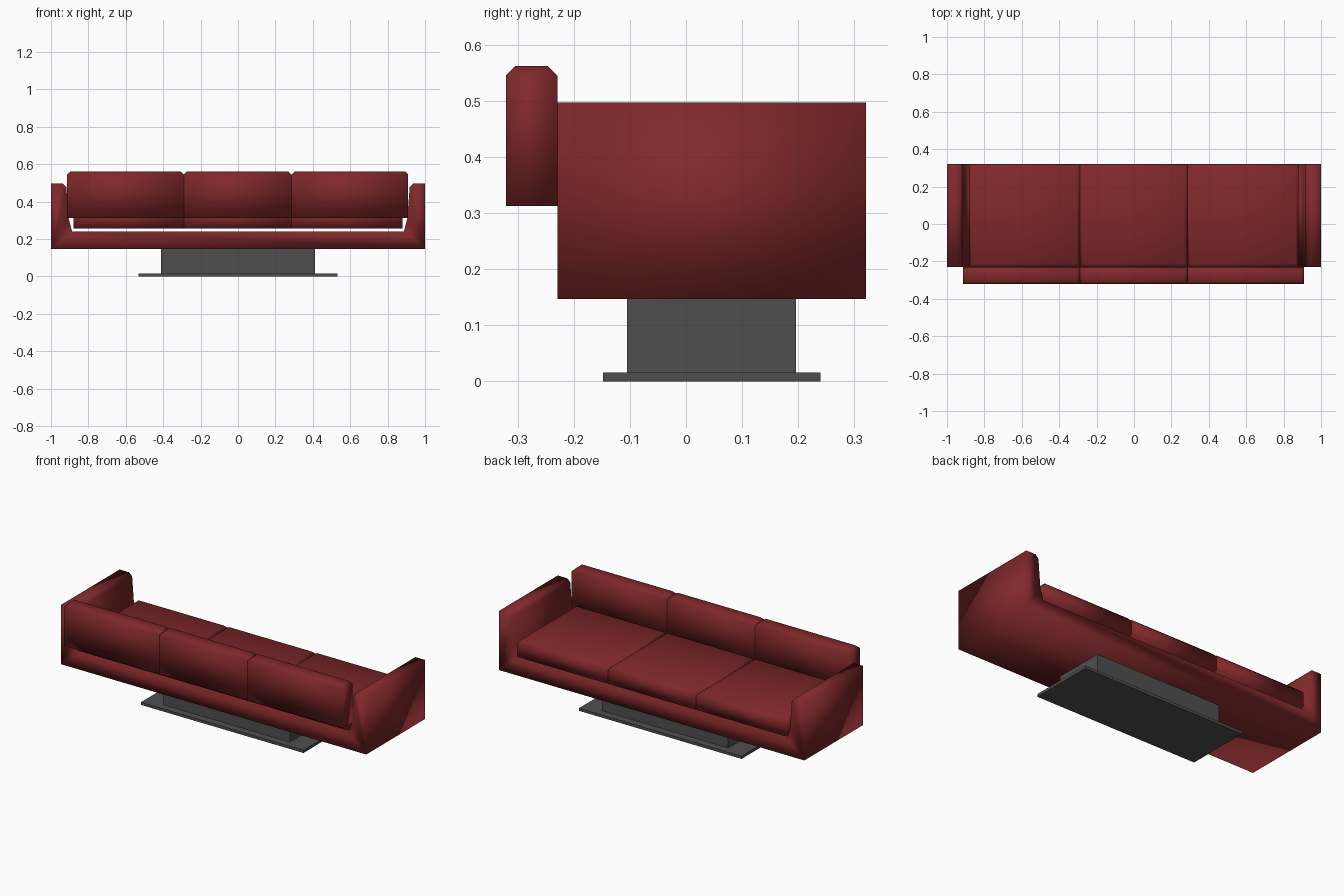
import bpy

if "Cube" in bpy.data.objects:
    bpy.data.objects.remove(bpy.data.objects["Cube"])


def material(name, rgb):
    m = bpy.data.materials.new(name)
    m.diffuse_color = (*rgb, 1)
    m.use_nodes = True
    m.node_tree.nodes["Principled BSDF"].inputs["Base Color"].default_value = m.diffuse_color
    return m


RED = material("dark red fabric", (0.215, 0.021, 0.023))
GREY = material("dark grey metal", (0.078, 0.078, 0.078))


def add(name, verts, faces, mat, smooth):
    me = bpy.data.meshes.new(name)
    me.from_pydata(verts, [], faces)
    me.materials.append(mat)
    for p in me.polygons:
        p.use_smooth = smooth
    ob = bpy.data.objects.new(name, me)
    bpy.context.collection.objects.link(ob)
    return ob


def stack(name, x0, x1, y0, y1, z0, z1, mat, chamfer=0.0):
    """Box from stacked rings, with an optional chamfer around the top."""
    rings = [(z0, 0), (z1 - chamfer, 0)]
    if chamfer:
        rings.append((z1, chamfer))
    verts, faces = [], [(3, 2, 1, 0)]
    for z, c in rings:
        verts += [(x0 + c, y0 + c, z), (x1 - c, y0 + c, z),
                  (x1 - c, y1 - c, z), (x0 + c, y1 - c, z)]
    for r in range(len(rings) - 1):
        for i in range(4):
            j = (i + 1) % 4
            faces.append((4 * r + i, 4 * r + j, 4 * r + 4 + j, 4 * r + 4 + i))
    t = 4 * (len(rings) - 1)
    faces.append((t, t + 1, t + 2, t + 3))
    return add(name, verts, faces, mat, chamfer > 0)


# U-shaped frame: floor and both arms as one extruded profile
half = [(1.0, 0.147), (1.0, 0.497), (0.937, 0.497), (0.918, 0.478),
        (0.905, 0.31), (0.887, 0.24)]
profile = half + [(-x, z) for x, z in reversed(half)]
n = len(profile)
verts = [(x, y, z) for y in (-0.229, 0.321) for x, z in profile]
faces = [(i, i + n, (i + 1) % n + n, (i + 1) % n) for i in range(n)]
# end caps as quads between neighbouring profile points
caps = [(0, 1, 2, 3), (0, 3, 4, 5), (0, 5, 6, 11), (11, 6, 7, 8), (11, 8, 9, 10)]
for c in caps:
    faces.append(c)
    faces.append(tuple(i + n for i in reversed(c)))
frame = add("arm_frame", verts, faces, RED, True)
bpy.context.view_layer.objects.active = frame
frame.select_set(True)
bpy.ops.object.mode_set(mode='EDIT')
bpy.ops.mesh.select_all(action='SELECT')
bpy.ops.mesh.normals_make_consistent(inside=False)
bpy.ops.object.mode_set(mode='OBJECT')

# three seat and three back cushions
seat_x = [-0.88, -0.29, 0.286, 0.88]
back_x = [-0.914, -0.29, 0.286, 0.91]
for i, side in enumerate(("left", "middle", "right")):
    stack("seat_cushion_" + side, seat_x[i], seat_x[i + 1], -0.229, 0.321,
          0.257, 0.357, RED, 0.016)
    stack("back_cushion_" + side, back_x[i], back_x[i + 1], -0.321, -0.229,
          0.313, 0.562, RED, 0.017)

# pedestal
stack("pedestal_column", -0.413, 0.413, -0.105, 0.196, 0.016, 0.148, GREY)
stack("pedestal_plate", -0.532, 0.532, -0.148, 0.24, 0, 0.016, GREY)
